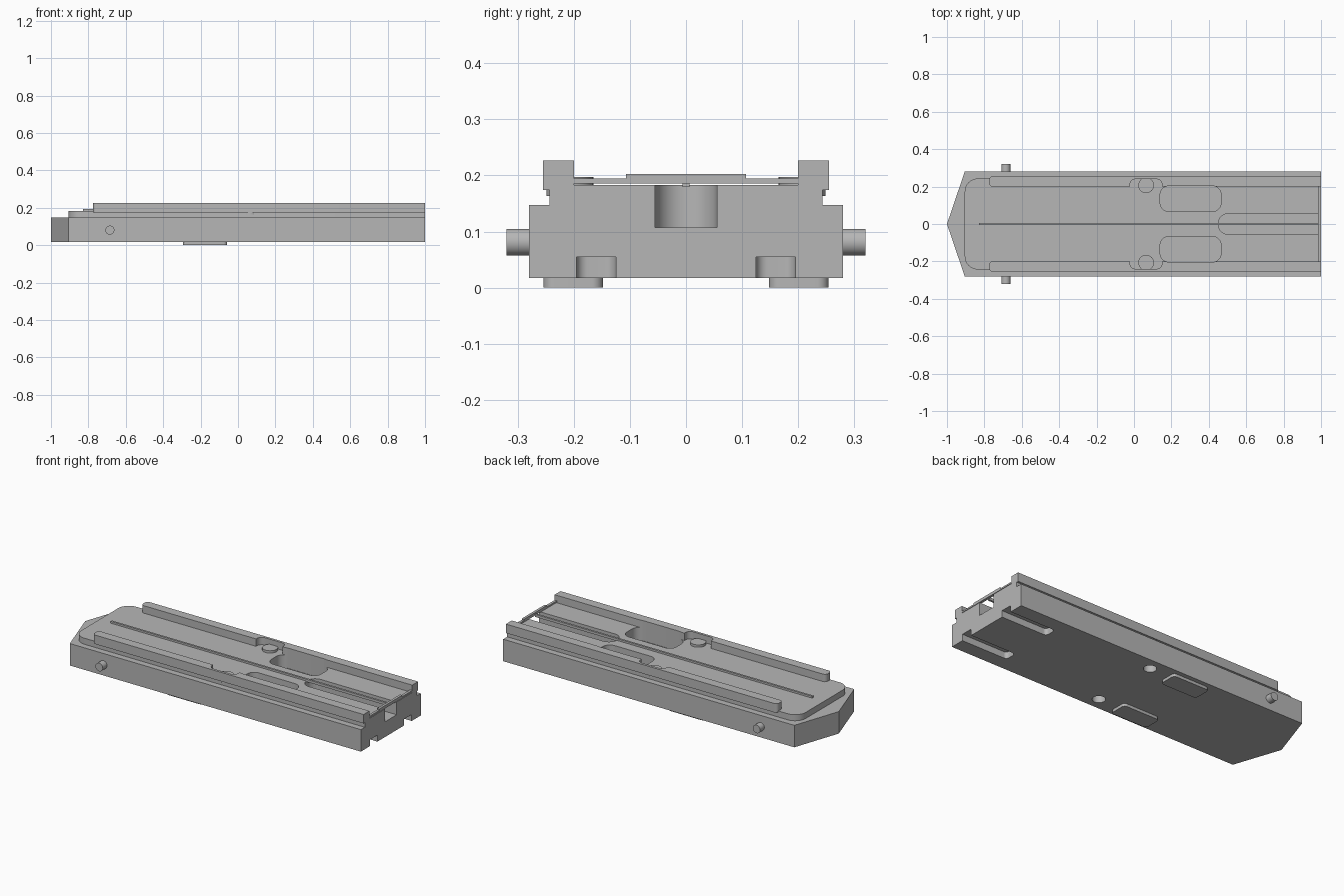
import bpy
import bmesh
import math

cube = bpy.data.objects.get("Cube")
if cube:
    bpy.data.objects.remove(cube)

grey = bpy.data.materials.new("plain_grey")
grey.use_nodes = True
colour = (0.47, 0.47, 0.47, 1)
grey.diffuse_color = colour
grey.node_tree.nodes["Principled BSDF"].inputs["Base Color"].default_value = colour


def rounded(x0, x1, y0, y1, r_left=0, r_right=0, steps=10):
    """Rectangle outline whose left and right corners have their own radii."""
    points = []
    corners = [(x1, y1, r_right, 0), (x0, y1, r_left, 1),
               (x0, y0, r_left, 2), (x1, y0, r_right, 3)]
    for x, y, r, quarter in corners:
        if not r:
            points.append((x, y))
            continue
        cx = x - r if x == x1 else x + r
        cy = y - r if y == y1 else y + r
        for i in range(steps + 1):
            a = (quarter + i / steps) * math.pi / 2
            points.append((cx + r * math.cos(a), cy + r * math.sin(a)))
    return points


def circle(x, y, r, n=32):
    return [(x + r * math.cos(i * math.tau / n), y + r * math.sin(i * math.tau / n))
            for i in range(n)]


def prism(name, outline, z0, z1):
    """Extrude an outline in the ground plane from z0 up to z1."""
    bm = bmesh.new()
    base = bm.faces.new([bm.verts.new((x, y, z0)) for x, y in outline])
    new = bmesh.ops.extrude_face_region(bm, geom=[base])["geom"]
    verts = [g for g in new if isinstance(g, bmesh.types.BMVert)]
    bmesh.ops.translate(bm, verts=verts, vec=(0, 0, z1 - z0))
    bmesh.ops.remove_doubles(bm, verts=bm.verts, dist=0.0001)
    bmesh.ops.recalc_face_normals(bm, faces=bm.faces)
    mesh = bpy.data.meshes.new(name)
    bm.to_mesh(mesh)
    bm.free()
    mesh.materials.append(grey)
    obj = bpy.data.objects.new(name, mesh)
    bpy.context.collection.objects.link(obj)
    return obj


def carve(obj, cutters):
    """Subtract every cutter and keep the result as plain mesh."""
    for cutter in cutters:
        mod = obj.modifiers.new("cut", "BOOLEAN")
        mod.operation = "DIFFERENCE"
        mod.solver = "EXACT"
        mod.object = cutter
    deps = bpy.context.evaluated_depsgraph_get()
    mesh = bpy.data.meshes.new_from_object(obj.evaluated_get(deps))
    obj.modifiers.clear()
    obj.data = mesh


def mirrored(s, a, b):
    return sorted((s * a, s * b))


SIDES = ((1, "left"), (-1, "right"))
BOTTOM, SHELF, DECK, TOP = 0.017, 0.147, 0.183, 0.227

# Pointed base block and the rounded deck on it
parts = []
body = prism("base_block", [(-1, 0), (-0.905, -0.28), (1, -0.28),
                            (1, 0.28), (-0.905, 0.28)], BOTTOM, SHELF)
deck = prism("deck", rounded(-0.905, 1, -0.243, 0.243, 0.07), SHELF, DECK)

# Cutters: open end channel, pockets, underside grooves and holes
top_cuts = [prism("channel_cutter", rounded(0.45, 1.1, -0.055, 0.055, 0.054), 0.107, 0.3)]
low_cuts = []
notches = []
for s, side in SIDES:
    y0, y1 = mirrored(s, 0.067, 0.203)
    top_cuts.append(prism("pocket_cutter", rounded(0.14, 0.465, y0, y1, 0.045, 0.045), 0.107, 0.3))
    y0, y1 = mirrored(s, 0.125, 0.195)
    low_cuts.append(prism("groove_cutter", rounded(0.7, 1.1, y0, y1, 0.02), -0.1, 0.055))
    low_cuts.append(prism("hole_cutter", circle(0.065, s * 0.207, 0.035), -0.1, 0.1))
    y0, y1 = mirrored(s, 0.15, 0.24)
    notches.append(prism("notch_cutter", rounded(-0.022, 0.15, y0, y1, 0.03, 0.03), DECK, 0.3))
carve(body, top_cuts + low_cuts)
carve(deck, top_cuts)
parts += [body, deck]

# Side rails, bosses, feet and cross pins
for i, (s, side) in enumerate(SIDES):
    y0, y1 = mirrored(s, 0.2, 0.255)
    rail = prism(side + "_rail", rounded(-0.775, 1, y0, y1, 0.02), 0.174, TOP)
    carve(rail, [notches[i], top_cuts[1 + i]])
    parts.append(rail)
    parts.append(prism(side + "_boss", circle(0.065, s * 0.207, 0.042), DECK - 0.02, 0.197))
    y0, y1 = mirrored(s, 0.148, 0.254)
    parts.append(prism(side + "_foot", rounded(-0.295, -0.058, y0, y1, 0.02, 0.02), 0, BOTTOM + 0.004))
    pin = prism(side + "_pin", circle(0, 0, 0.024), 0, 0.06)
    pin.rotation_euler = (-s * math.pi / 2, 0, 0)
    pin.location = (-0.685, s * 0.26, 0.081)
    parts.append(pin)

# Thin centre rib and the raised bridge at the open end
parts.append(prism("centre_rib", rounded(-0.83, 0.985, -0.006, 0.006), DECK - 0.004, 0.194))
parts.append(prism("end_bridge", rounded(0.985, 1, -0.2, 0.2), 0.186, 0.195))
parts.append(prism("end_bridge_step", rounded(0.985, 1, -0.107, 0.107), 0.195, 0.203))

# Remove cutters and shade curved walls smoothly
for cutter in top_cuts + low_cuts + notches:
    bpy.data.objects.remove(cutter)
bpy.ops.object.select_all(action="DESELECT")
for part in parts:
    part.select_set(True)
bpy.context.view_layer.objects.active = body
bpy.ops.object.shade_smooth_by_angle(angle=math.radians(30))
